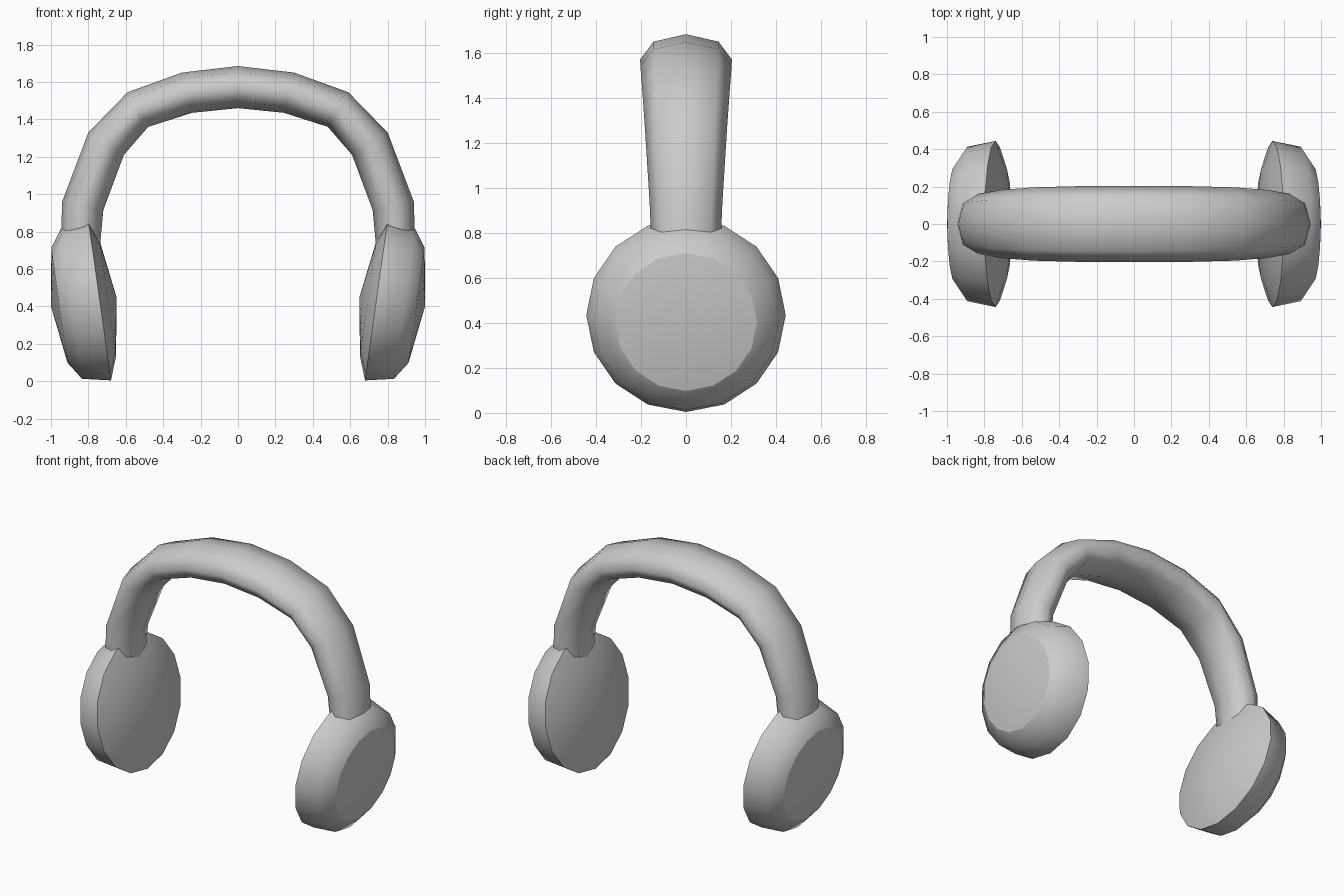
import bpy, bmesh
from math import sin, cos, tau
from mathutils import Vector

cube = bpy.data.objects.get("Cube")
if cube:
    bpy.data.objects.remove(cube, do_unlink=True)

# One plain grey for everything
grey = bpy.data.materials.new("plain_grey")
grey.use_nodes = True
colour = (0.6, 0.6, 0.6, 1)
grey.diffuse_color = colour
grey.node_tree.nodes["Principled BSDF"].inputs["Base Color"].default_value = colour


def bridge(bm, rings):
    """Join neighbouring rings of vertices with quads."""
    for a, b in zip(rings, rings[1:]):
        n = len(a)
        for i in range(n):
            j = (i + 1) % n
            bm.faces.new((a[i], a[j], b[j], b[i]))


def finish(bm, name):
    bmesh.ops.recalc_face_normals(bm, faces=bm.faces)
    for f in bm.faces:
        f.smooth = True
    mesh = bpy.data.meshes.new(name)
    bm.to_mesh(mesh)
    bm.free()
    mesh.materials.append(grey)
    obj = bpy.data.objects.new(name, mesh)
    bpy.context.collection.objects.link(obj)


def ear_cup(name, side):
    """Tilted lathe: domed pad inside, rounded shell and shallow cap outside."""
    centre = Vector((0.74 * side, 0, 0.435))
    up = Vector((0.14 * side, 0, 0.99))
    inward = Vector((-0.99 * side, 0, 0.14))
    across = Vector((0, 1.02, 0))
    # radius, height towards the head, sharp crease
    profile = [(0.31, 0.045, False), (0.435, 0, True),
               (0.405, -0.152, False), (0.31, -0.217, True)]
    sides = 16
    bm = bmesh.new()
    rings = []
    for r, h, _ in profile:
        rings.append([bm.verts.new(centre + inward * h + r * (
            up * cos(tau * i / sides) + across * sin(tau * i / sides)))
            for i in range(sides)])
    bridge(bm, rings)
    for ring, h in ((rings[0], 0.092), (rings[-1], -0.262)):
        apex = bm.verts.new(centre + inward * h)
        for i in range(sides):
            bm.faces.new((ring[i], ring[(i + 1) % sides], apex))
    for ring, (_, _, sharp) in zip(rings, profile):
        if sharp:
            for i in range(sides):
                bm.edges.get((ring[i], ring[(i + 1) % sides])).smooth = False
    finish(bm, name)


def headband():
    """Oval sections swept over the arch, narrowing towards the cups."""
    # outer x, outer z, inner x, inner z, half width
    half = [(0.95, 0.65, 0.745, 0.65, 0.15),
            (0.94, 0.96, 0.72, 0.915, 0.162),
            (0.80, 1.33, 0.61, 1.21, 0.183),
            (0.59, 1.545, 0.48, 1.36, 0.196),
            (0.30, 1.65, 0.245, 1.435, 0.203)]
    top = [(0, 1.685, 0, 1.46, 0.204)]
    mirrored = [(-ox, oz, -ix, iz, w) for ox, oz, ix, iz, w in reversed(half)]
    sides = 8
    bm = bmesh.new()
    rings = []
    for ox, oz, ix, iz, w in half + top + mirrored:
        outer, inner = Vector((ox, 0, oz)), Vector((ix, 0, iz))
        mid, arm = (outer + inner) / 2, (outer - inner) / 2
        rings.append([bm.verts.new(mid + arm * cos(tau * i / sides)
                                   + Vector((0, w * sin(tau * i / sides), 0)))
                      for i in range(sides)])
    bridge(bm, rings)
    # Closed ends, hidden inside the cups
    for ring in (rings[0], rings[-1]):
        end = bm.faces.new(ring)
        for e in end.edges:
            e.smooth = False
    finish(bm, "headband")


headband()
ear_cup("left_ear_cup", 1)
ear_cup("right_ear_cup", -1)
